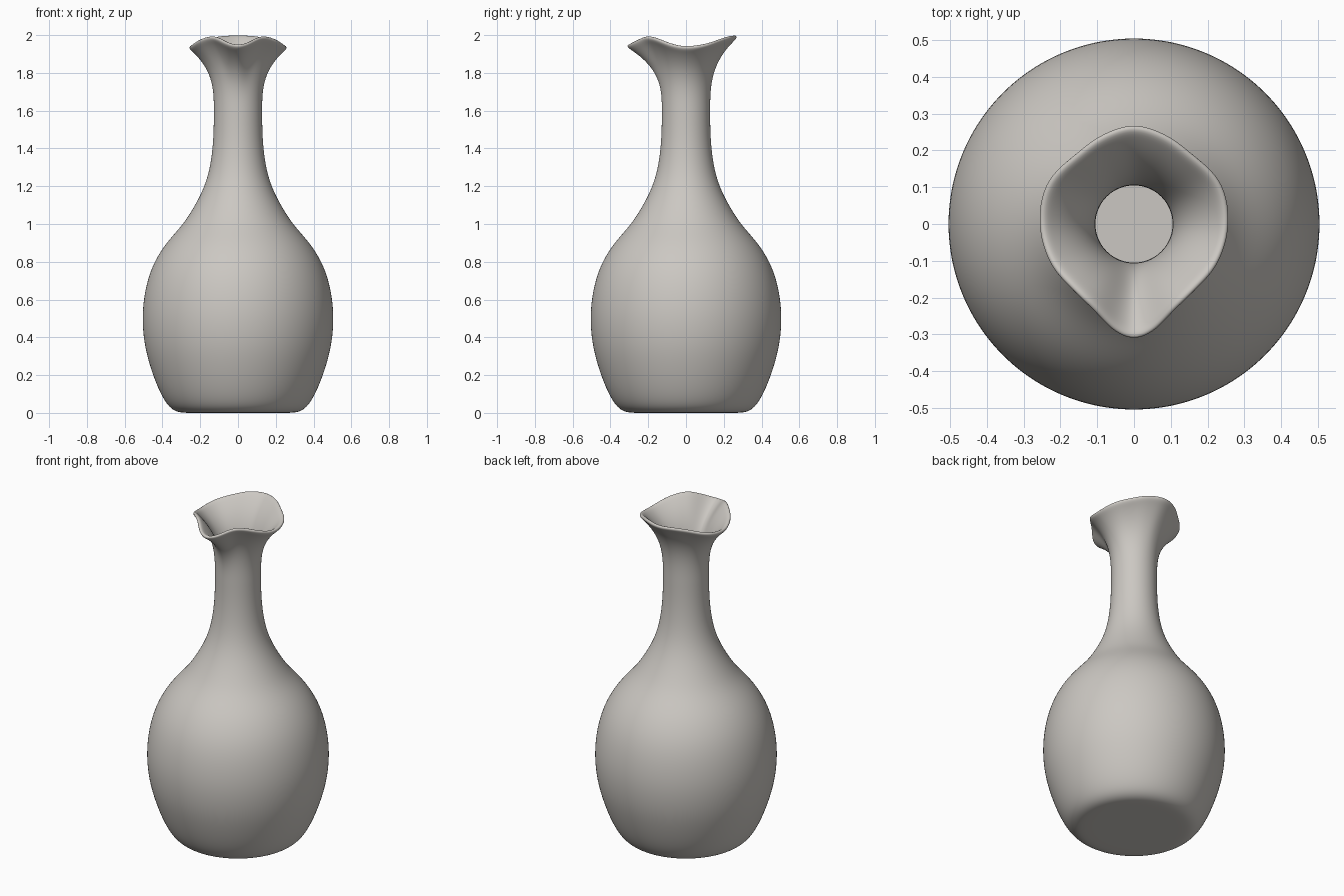
import bpy, bmesh, math

if "Cube" in bpy.data.objects:
    bpy.data.objects.remove(bpy.data.objects["Cube"])

SEG = 64


def spline(keys, x):
    """Smooth interpolation (Catmull-Rom style) through (x, value) keys."""
    n = len(keys)
    i = max(k for k in range(n - 1) if keys[k][0] <= x or k == 0)

    def slope(k):
        if k == 0 or k == n - 1:
            return 0.0
        return (keys[k + 1][1] - keys[k - 1][1]) / (keys[k + 1][0] - keys[k - 1][0])
    (x0, a), (x1, b) = keys[i], keys[i + 1]
    h = x1 - x0
    t = (x - x0) / h
    return ((2*t**3 - 3*t**2 + 1) * a + (t**3 - 2*t**2 + t) * h * slope(i)
            + (3*t**2 - 2*t**3) * b + (t**3 - t**2) * h * slope(i + 1))


# body profile: (radius, height)
body = [(0.1, 0), (0.2, 0), (0.28, 0), (0.32, 0.004), (0.354, 0.022), (0.383, 0.055),
        (0.414, 0.11), (0.447, 0.19), (0.479, 0.29), (0.498, 0.38), (0.507, 0.48),
        (0.503, 0.58), (0.484, 0.69), (0.449, 0.79), (0.395, 0.88), (0.335, 0.95),
        (0.283, 1.01), (0.232, 1.09), (0.19, 1.17), (0.16, 1.25), (0.141, 1.34),
        (0.131, 1.44), (0.128, 1.53)]
# lip radius and height by angle from the front (degrees), mirrored left/right
lip_r = [(0, .318), (10, .304), (22, .272), (31, .258), (45, .251), (60, .256), (77, .260),
         (90, .263), (115, .267), (140, .254), (162, .265), (180, .275)]
lip_z = [(0, 1.937), (34, 1.985), (90, 1.931), (155, 1.983), (180, 1.988)]

bm = bmesh.new()
rings = []
for r, z in body:
    rings.append([bm.verts.new((r * math.sin(2*math.pi*s/SEG), -r * math.cos(2*math.pi*s/SEG), z))
                  for s in range(SEG)])
# neck flaring from a circle into the pinched, wavy lip
STEPS = 14
for k in range(STEPS + 1):
    t = k / STEPS
    ring = []
    for s in range(SEG):
        a = 2 * math.pi * s / SEG
        deg = 360 * min(s, SEG - s) / SEG
        r = 0.128 + (spline(lip_r, deg) - 0.128) * t**3
        z = 1.6 + (spline(lip_z, deg) - 1.6) * t
        ring.append(bm.verts.new((r * math.sin(a), -r * math.cos(a), z)))
    rings.append(ring)
for lo, hi in zip(rings, rings[1:]):
    for s in range(SEG):
        n = (s + 1) % SEG
        bm.faces.new((lo[s], lo[n], hi[n], hi[s]))
# closed base
centre = bm.verts.new((0, 0, 0))
for s in range(SEG):
    bm.faces.new((centre, rings[0][(s + 1) % SEG], rings[0][s]))
for f in bm.faces:
    f.smooth = True
mesh = bpy.data.meshes.new("carafe")
bm.to_mesh(mesh)
bm.free()
carafe = bpy.data.objects.new("carafe", mesh)
bpy.context.collection.objects.link(carafe)

# wall thickness, built inwards, with a softly rounded lip
wall = carafe.modifiers.new("wall", 'SOLIDIFY')
wall.thickness = 0.023
wall.offset = -1
soft = carafe.modifiers.new("soft", 'SUBSURF')
soft.levels = soft.render_levels = 2

mat = bpy.data.materials.new("warm grey ceramic")
mat.diffuse_color = (0.60, 0.575, 0.54, 1)
mat.use_nodes = True
mat.node_tree.nodes["Principled BSDF"].inputs["Base Color"].default_value = mat.diffuse_color
mesh.materials.append(mat)
